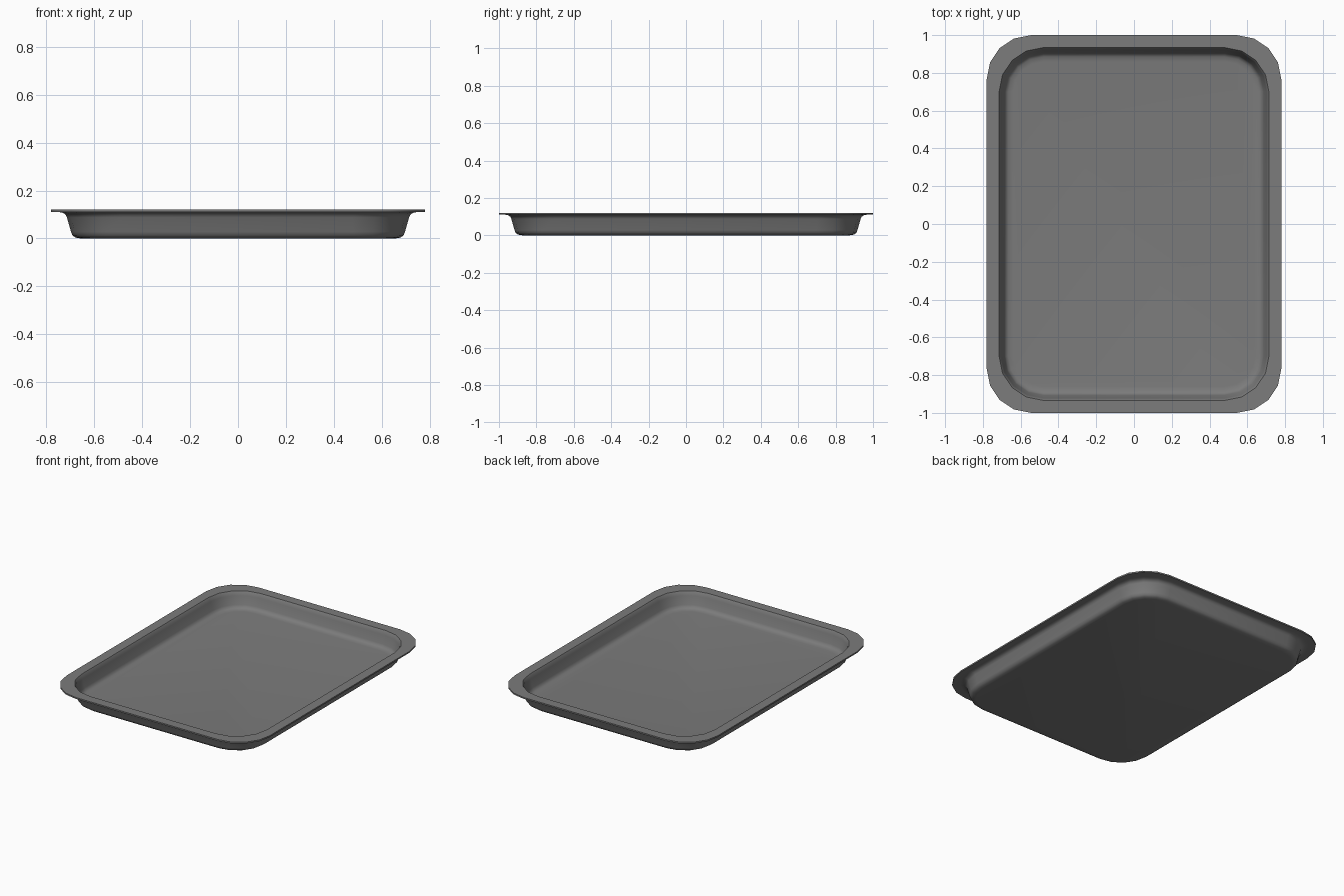
import bpy, bmesh, math

if "Cube" in bpy.data.objects:
    bpy.data.objects.remove(bpy.data.objects["Cube"])

HX, HY = 0.78, 1.0      # outer half sizes
CORNER = 0.235          # corner radius
SEG = 4                 # sides per rounded corner


def ring(bm, inset, z):
    """Rounded rectangle loop, inset from the outer rim."""
    r = CORNER - max(0.0, inset - 0.065)
    cx, cy = HX - inset - r, HY - inset - r
    verts = []
    for i, (sx, sy) in enumerate([(1, 1), (-1, 1), (-1, -1), (1, -1)]):
        for k in range(SEG + 1):
            a = math.pi / 2 * (i + k / SEG)
            verts.append(bm.verts.new((sx * cx + r * math.cos(a),
                                       sy * cy + r * math.sin(a), z)))
    return verts


# tray section: (inset, height), from outer underside, round the rim, to inner floor
profile = [
    (0.125, 0.0), (0.102, 0.004), (0.089, 0.013), (0.083, 0.028),   # base curve
    (0.066, 0.088), (0.060, 0.100), (0.050, 0.107), (0.036, 0.110),  # wall, flare
    (0.0, 0.110), (0.0, 0.120),                                     # rim edge
    (0.066, 0.120),                                                 # flat rim
    (0.073, 0.110), (0.078, 0.092), (0.094, 0.036),                 # inner wall
    (0.101, 0.022), (0.115, 0.014), (0.140, 0.011),                 # floor curve
]

bm = bmesh.new()
rings = [ring(bm, d, z) for d, z in profile]
for a, b in zip(rings, rings[1:]):
    n = len(a)
    for i in range(n):
        j = (i + 1) % n
        bm.faces.new((a[i], a[j], b[j], b[i]))
bm.faces.new(list(reversed(rings[0])))   # underside
bm.faces.new(rings[-1])                  # floor
bmesh.ops.recalc_face_normals(bm, faces=bm.faces[:])

mesh = bpy.data.meshes.new("baking_tray")
bm.to_mesh(mesh)
bm.free()
tray = bpy.data.objects.new("baking_tray", mesh)
bpy.context.collection.objects.link(tray)

# dark grey metal
mat = bpy.data.materials.new("dark grey metal")
mat.diffuse_color = (0.2, 0.2, 0.2, 1)
mat.use_nodes = True
mat.node_tree.nodes["Principled BSDF"].inputs["Base Color"].default_value = mat.diffuse_color
mesh.materials.append(mat)

bpy.context.view_layer.objects.active = tray
tray.select_set(True)
bpy.ops.object.shade_smooth_by_angle(angle=math.radians(40))
